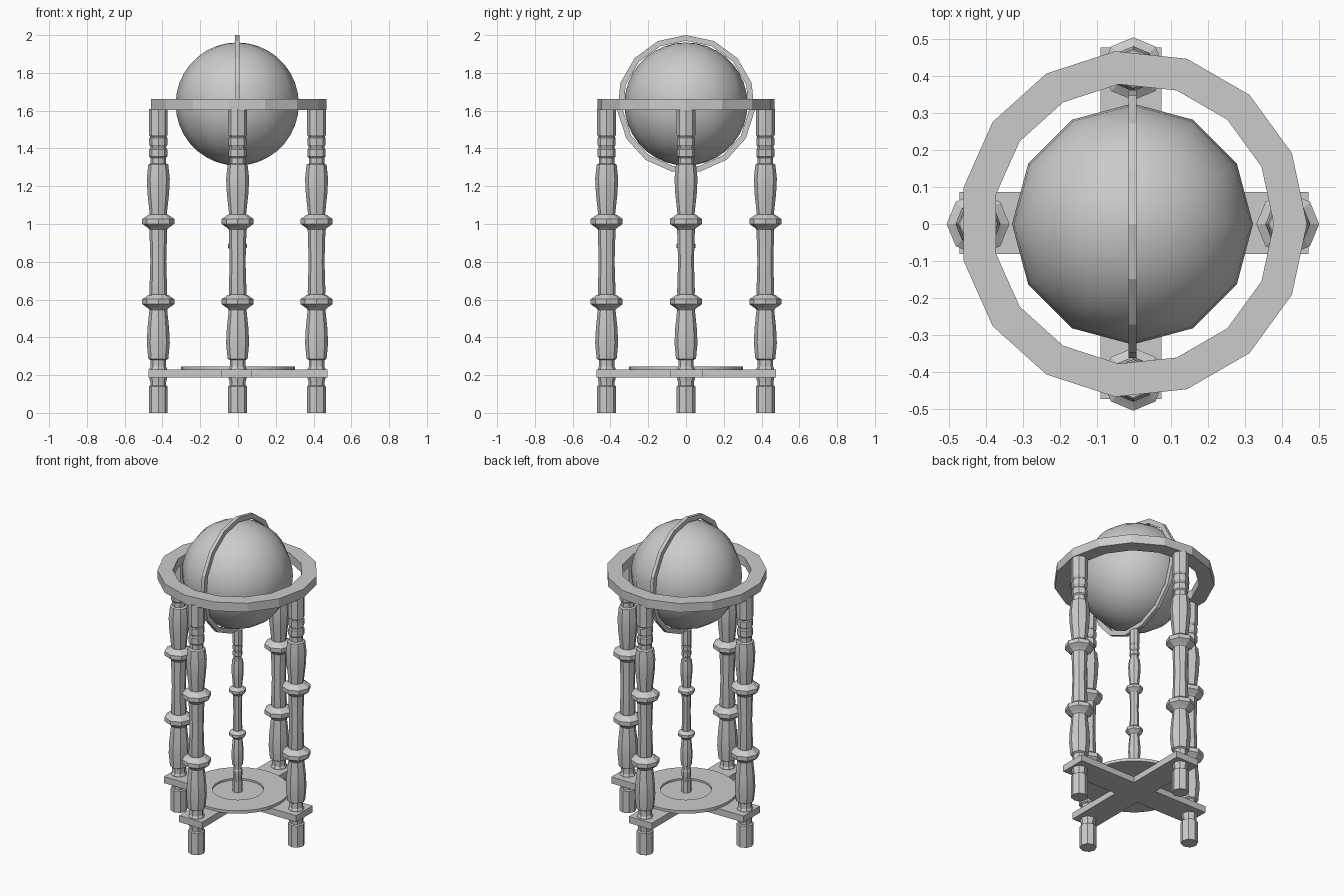
import bpy, bmesh, math

if "Cube" in bpy.data.objects:
    bpy.data.objects.remove(bpy.data.objects["Cube"])


def lathe(name, profile, sides, closed=False, loc=(0, 0, 0), rot=(0, 0, 0), smooth=None):
    """Revolve (radius, z) points about z; open profiles get flat end caps."""
    bm = bmesh.new()
    rings = []
    for r, z in profile:
        rings.append([bm.verts.new((r * math.cos(2 * math.pi * i / sides),
                                    r * math.sin(2 * math.pi * i / sides), z))
                      for i in range(sides)])
    pairs = list(zip(rings, rings[1:]))
    if closed:
        pairs.append((rings[-1], rings[0]))
    for a, b in pairs:
        for i in range(sides):
            j = (i + 1) % sides
            bm.faces.new((a[i], a[j], b[j], b[i]))
    if not closed:
        bm.faces.new(rings[0])
        bm.faces.new(rings[-1])
    bmesh.ops.recalc_face_normals(bm, faces=bm.faces)
    me = bpy.data.meshes.new(name)
    bm.to_mesh(me)
    bm.free()
    ob = bpy.data.objects.new(name, me)
    ob.location, ob.rotation_euler = loc, rot
    bpy.context.collection.objects.link(ob)
    if smooth:
        shade(ob, smooth)
    return ob


def shade(ob, angle):
    bpy.ops.object.select_all(action='DESELECT')
    ob.select_set(True)
    bpy.context.view_layer.objects.active = ob
    bpy.ops.object.shade_smooth_by_angle(angle=math.radians(angle))


def band(name, r_in, r_out, half, sides, **kw):
    return lathe(name, [(r_in, -half), (r_out, -half), (r_out, half), (r_in, half)],
                 sides, closed=True, **kw)


def knob(z):
    return [(.047, z - .045), (.055, z - .035), (.066, z - .028), (.085, z - .014),
            (.085, z + .012), (.066, z + .024), (.055, z + .033), (.045, z + .036)]


# Turned leg profile, shared by the four legs and the centre column
turned = ([(.05, 0), (.05, .14), (.042, .145), (.042, .165), (.047, .18), (.047, .235),
           (.041, .245), (.041, .28), (.053, .286), (.061, .37), (.057, .45)]
          + knob(.59) + [(.047, .64), (.042, .8)] + knob(1.015)
          + [(.057, 1.16), (.061, 1.24), (.053, 1.314), (.041, 1.32), (.041, 1.35),
             (.048, 1.357), (.048, 1.395), (.042, 1.402), (.042, 1.41), (.048, 1.418),
             (.048, 1.455), (.042, 1.46), (.05, 1.472), (.05, 1.61)])

for side, x, y in (("right", .418, 0), ("left", -.42, 0), ("front", 0, -.42), ("back", 0, .42)):
    lathe(side + "_leg", turned, 8, loc=(x - .002, y, 0), smooth=20)

lathe("centre_column", [(r * .6, z * .66) for r, z in turned], 8, loc=(-.003, 0, .215), smooth=20)

# Crossed base planks
for name, size in (("base_plank_x", (.945, .168, .042)), ("base_plank_y", (.164, .95, .042))):
    bpy.ops.mesh.primitive_cube_add(size=1, location=(0, .003, .209) if name[-1] == "x"
                                    else (-.008, .002, .209))
    ob = bpy.context.object
    ob.name = name
    ob.scale = size

# Round tray with a shallow recess
lathe("base_tray", [(.302, .226), (.302, .245), (.15, .245), (.15, .233)], 32, smooth=30)

# Horizon ring on the legs and upright meridian ring
band("horizon_ring", .38, .47, .0285, 15, loc=(-.002, 0, 1.632))
band("meridian_ring", .335, .365, .011, 15, loc=(-.004, 0, 1.635),
     rot=(0, -math.pi / 2, 0))

# Globe
bpy.ops.mesh.primitive_uv_sphere_add(segments=12, ring_count=18, radius=.326,
                                     location=(-.004, 0, 1.635))
globe = bpy.context.object
globe.name = "globe"
shade(globe, 40)
